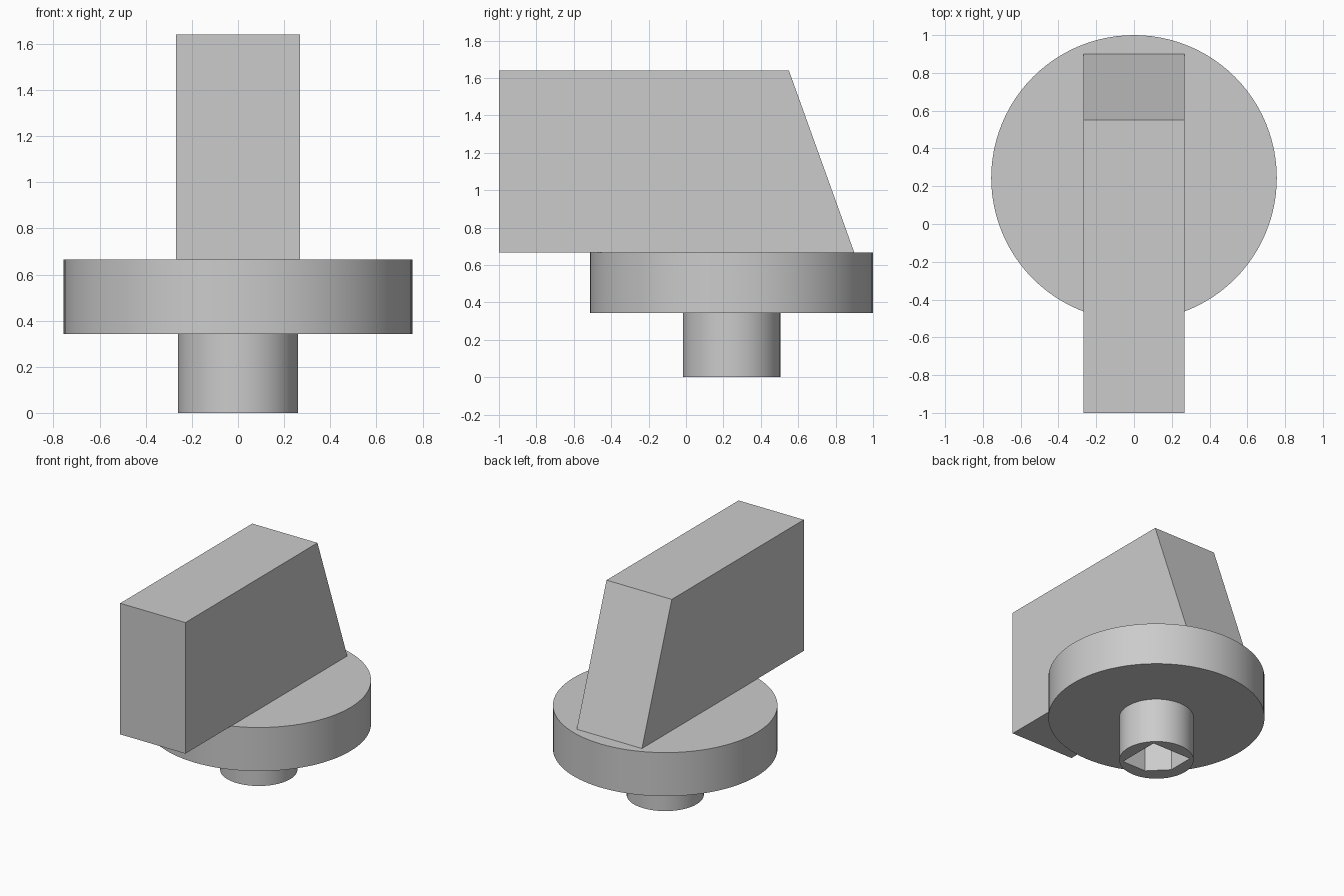
import bpy
import bmesh
import math

cube = bpy.data.objects.get("Cube")
if cube:
    bpy.data.objects.remove(cube, do_unlink=True)

# One plain grey for the whole knob
grey = bpy.data.materials.new("light_grey")
grey.use_nodes = True
colour = (0.6, 0.6, 0.6, 1.0)
grey.diffuse_color = colour
grey.node_tree.nodes["Principled BSDF"].inputs["Base Color"].default_value = colour

AXIS_Y = 0.244  # common axis of disc, stem and shaft hole


def prism(name, outline, offset):
    """Extrude a closed 3D outline along an offset vector."""
    bm = bmesh.new()
    face = bm.faces.new([bm.verts.new(p) for p in outline])
    extruded = bmesh.ops.extrude_face_region(bm, geom=[face], use_keep_orig=True)
    moved = [g for g in extruded["geom"] if isinstance(g, bmesh.types.BMVert)]
    bmesh.ops.translate(bm, verts=moved, vec=offset)
    bmesh.ops.recalc_face_normals(bm, faces=bm.faces)
    mesh = bpy.data.meshes.new(name)
    bm.to_mesh(mesh)
    bm.free()
    mesh.materials.append(grey)
    obj = bpy.data.objects.new(name, mesh)
    bpy.context.collection.objects.link(obj)
    return obj


def disc(name, radius, bottom, top, sides=96):
    turn = math.tau / sides
    ring = [(radius * math.cos(i * turn), AXIS_Y + radius * math.sin(i * turn), bottom)
            for i in range(sides)]
    return prism(name, ring, (0, 0, top - bottom))


def shade(obj):
    bpy.ops.object.select_all(action='DESELECT')
    obj.select_set(True)
    bpy.context.view_layer.objects.active = obj
    bpy.ops.object.shade_smooth_by_angle(angle=math.radians(30))


# Grip block with sloping back
HALF = 0.268
side = [(-1, 0.666), (0.90, 0.666), (0.55, 1.64), (-1, 1.64)]
prism("grip", [(-HALF, y, z) for y, z in side], (2 * HALF, 0, 0))

# Round base and stem
base = disc("base_disc", 0.756, 0.342, 0.666)
stem = disc("stem", 0.26, 0, 0.342)

# Square shaft hole with one flattened corner
h, c = 0.166, 0.13
key = [(h, -h), (h, h), (-h, h), (-h, c - h), (c - h, -h)]
cutter = prism("shaft_hole_cutter", [(x, AXIS_Y + y, -0.1) for x, y in key], (0, 0, 0.42))
cutter.hide_render = True
cut = stem.modifiers.new("shaft_hole", 'BOOLEAN')
cut.operation = 'DIFFERENCE'
cut.solver = 'EXACT'
cut.object = cutter
bpy.context.view_layer.objects.active = stem
bpy.ops.object.modifier_apply(modifier=cut.name)
bpy.data.objects.remove(cutter, do_unlink=True)

for part in (base, stem):
    shade(part)
